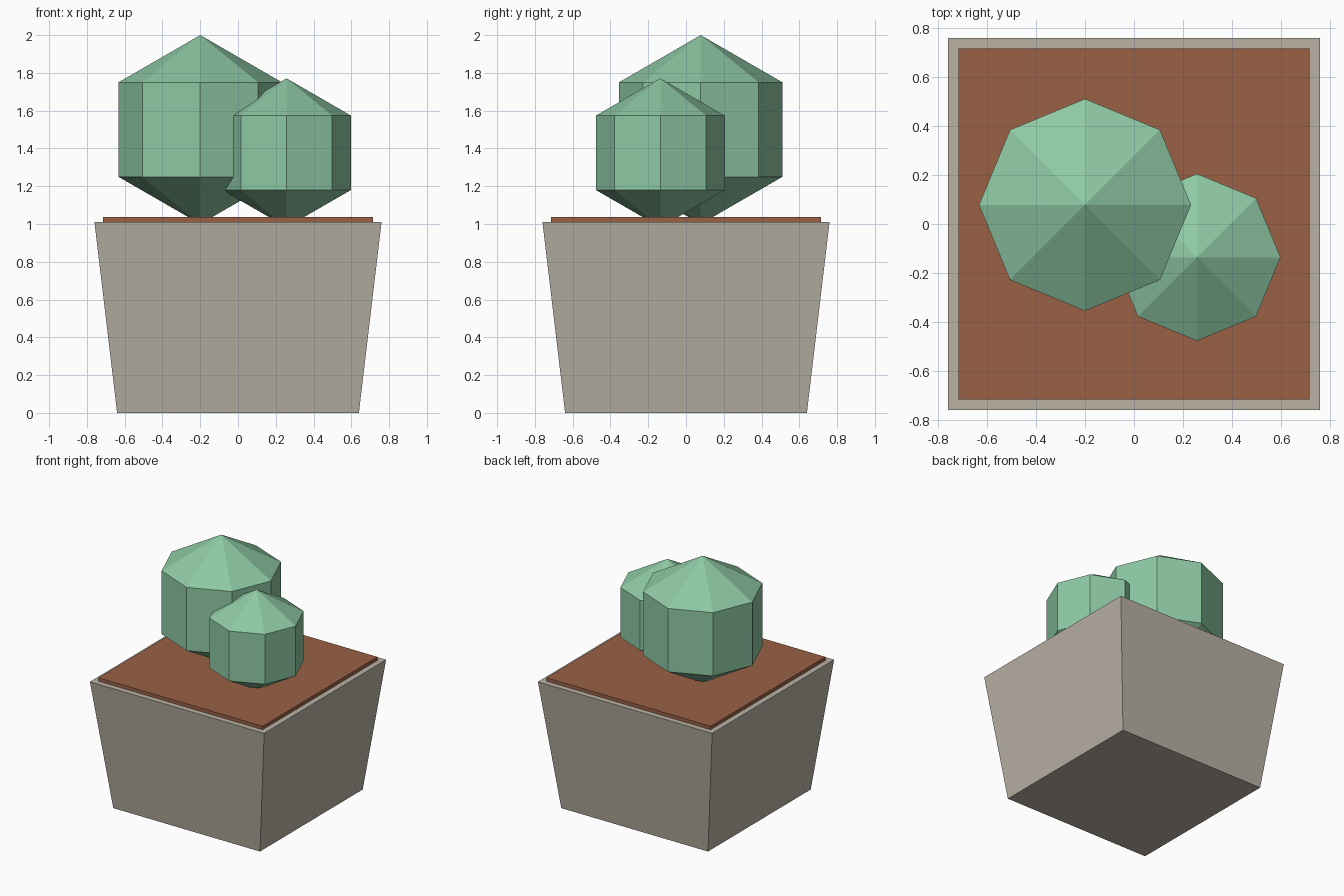
import bpy, bmesh
from math import pi, sqrt
from mathutils import Matrix

if "Cube" in bpy.data.objects:
    bpy.data.objects.remove(bpy.data.objects["Cube"])


def material(name, rgb):
    m = bpy.data.materials.new(name)
    m.diffuse_color = (*rgb, 1)
    m.use_nodes = True
    m.node_tree.nodes["Principled BSDF"].inputs["Base Color"].default_value = m.diffuse_color
    return m


def add_object(name, bm, mat):
    mesh = bpy.data.meshes.new(name)
    bmesh.ops.recalc_face_normals(bm, faces=bm.faces)
    bm.to_mesh(mesh)
    bm.free()
    mesh.materials.append(mat)
    obj = bpy.data.objects.new(name, mesh)
    bpy.context.collection.objects.link(obj)
    return obj


def square_block(name, half_bottom, half_top, z0, z1, mat):
    # four-sided cone turned square to the axes
    bm = bmesh.new()
    bmesh.ops.create_cone(
        bm, cap_ends=True, segments=4,
        radius1=half_bottom * sqrt(2), radius2=half_top * sqrt(2), depth=z1 - z0,
        matrix=Matrix.Translation((0, 0, (z0 + z1) / 2)) @ Matrix.Rotation(pi / 4, 4, 'Z'))
    return add_object(name, bm, mat)


def bush(name, centre, radius, mat):
    bm = bmesh.new()
    bmesh.ops.create_uvsphere(bm, u_segments=8, v_segments=3, radius=radius,
                              matrix=Matrix.Translation(centre))
    return add_object(name, bm, mat)


stone = material("stone", (0.48, 0.44, 0.37))
earth = material("earth", (0.32, 0.12, 0.06))
leaf = material("leaf", (0.27, 0.58, 0.37))

# Tapered planter with a soil slab on top
square_block("planter", 0.64, 0.76, 0, 1.01, stone)
square_block("soil", 0.716, 0.716, 1.01, 1.037, earth)

# Two low-poly bushes
bush("large_bush", (-0.20, 0.078, 1.5), 0.5, leaf)
bush("small_bush", (0.257, -0.136, 1.377), 0.394, leaf)
